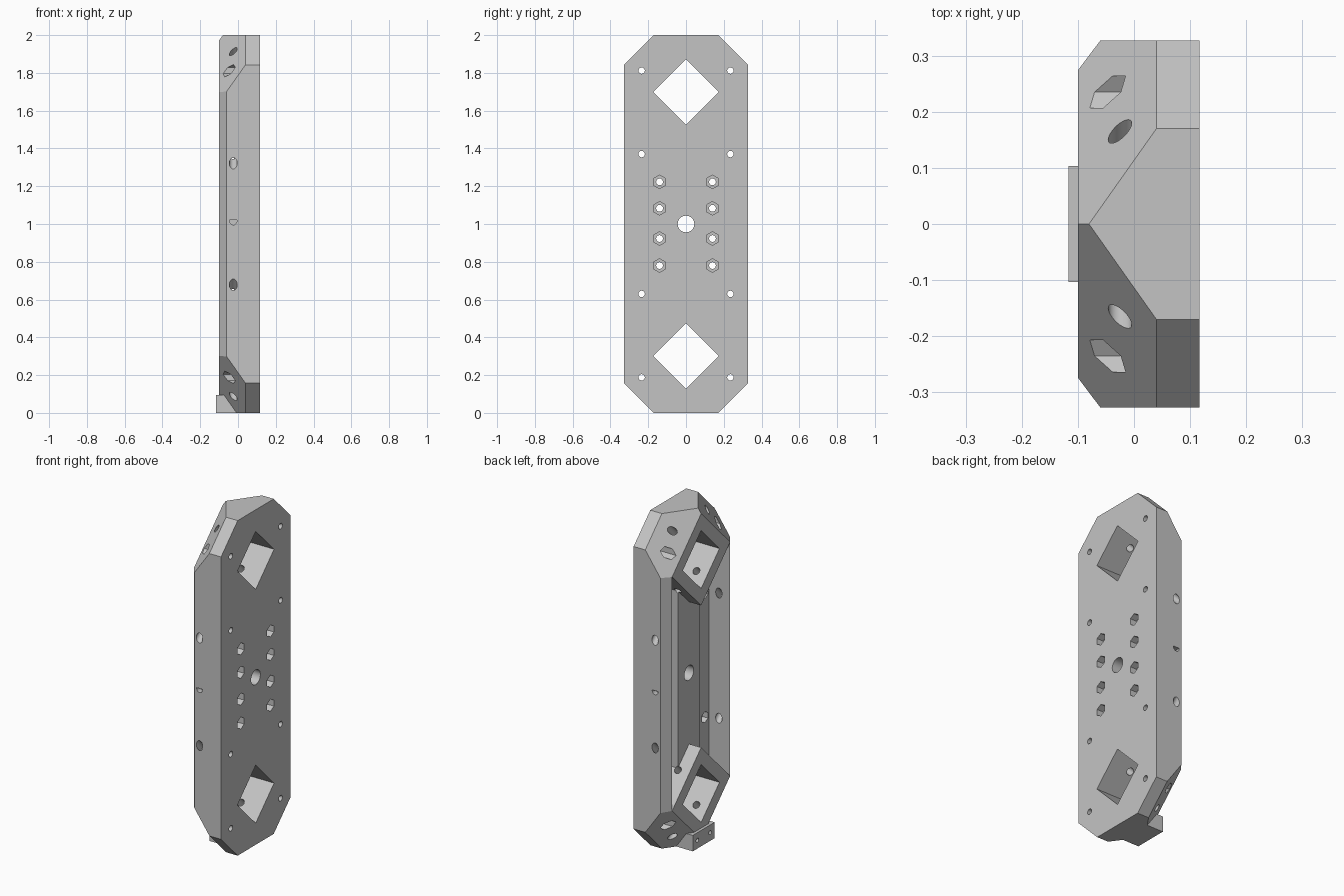
import bpy, bmesh
from math import sin, cos, pi, sqrt
from mathutils import Vector

if "Cube" in bpy.data.objects:
    bpy.data.objects.remove(bpy.data.objects["Cube"], do_unlink=True)

grey = bpy.data.materials.new("plain grey")
grey.use_nodes = True
colour = (0.55, 0.55, 0.55, 1)
grey.diffuse_color = colour
grey.node_tree.nodes["Principled BSDF"].inputs["Base Color"].default_value = colour

FRONT, FLOOR, RAIL, BACK = -0.1, 0.04, -0.02, 0.117   # levels along x
HALF_W = 0.327          # half width
WALL = 0.274            # inner face of side walls, outer half diagonal of frames
HOLE = 0.173            # half diagonal of the square openings
CENTRES = (0.302, 1.698)
SIGNS = (-1, 1)


def to_object(bm, name):
    bmesh.ops.recalc_face_normals(bm, faces=bm.faces)
    mesh = bpy.data.meshes.new(name)
    bm.to_mesh(mesh)
    bm.free()
    mesh.materials.append(grey)
    ob = bpy.data.objects.new(name, mesh)
    bpy.context.collection.objects.link(ob)
    return ob


def ngon(y, z, r, n):
    """Regular polygon in the yz plane with a corner pointing up."""
    return [(y + r * sin(2 * pi * i / n), z + r * cos(2 * pi * i / n)) for i in range(n)]


def prism(name, outline, x0, x1):
    """Extrude a yz outline along x."""
    bm = bmesh.new()
    face = bm.faces.new([bm.verts.new((x0, y, z)) for y, z in outline])
    ext = bmesh.ops.extrude_face_region(bm, geom=[face])["geom"]
    verts = [v for v in ext if isinstance(v, bmesh.types.BMVert)]
    bmesh.ops.translate(bm, verts=verts, vec=(x1 - x0, 0, 0))
    return to_object(bm, name)


def rod(name, a, b, r):
    """Round cutter between two points."""
    a, b = Vector(a), Vector(b)
    bm = bmesh.new()
    bmesh.ops.create_cone(bm, cap_ends=True, segments=24, radius1=r, radius2=r, depth=(b - a).length)
    rot = (b - a).to_track_quat('Z', 'Y').to_matrix().to_4x4()
    bmesh.ops.transform(bm, matrix=rot, verts=bm.verts)
    bmesh.ops.translate(bm, verts=bm.verts, vec=(a + b) / 2)
    return to_object(bm, name)


def cut(target, cutter):
    cutter.hide_render = True
    mod = target.modifiers.new("cut", 'BOOLEAN')
    mod.operation, mod.solver, mod.object = 'DIFFERENCE', 'EXACT', cutter
    bpy.context.view_layer.objects.active = target
    bpy.ops.object.modifier_apply(modifier=mod.name)
    bpy.data.objects.remove(cutter, do_unlink=True)


# Body: box trimmed by chamfer planes
bm = bmesh.new()
bmesh.ops.create_cube(bm, size=1)
for v in bm.verts:
    v.co = (BACK if v.co.x > 0 else FRONT, HALF_W * (1 if v.co.y > 0 else -1), 2 if v.co.z > 0 else 0)


def trim(point, normal):
    bmesh.ops.bisect_plane(bm, geom=bm.verts[:] + bm.edges[:] + bm.faces[:], plane_co=point,
                           plane_no=normal, clear_outer=True)
    bmesh.ops.holes_fill(bm, edges=[e for e in bm.edges if e.is_boundary], sides=0)


for s in SIGNS:
    trim((-0.06, s * HALF_W, 1), (-0.053, s * 0.04, 0))       # long edges
    for t in SIGNS:
        corner = (FLOOR, s * 0.17, 1 + t)
        trim(corner, (0, s, t))                               # octagon corners
        trim(corner, (-sqrt(2), s, t))                        # sloped ends
body = to_object(bm, "body")

# Cavity, leaving a raised centre rail and two diamond frames
lo, hi = CENTRES
cut(body, prism("cavity", [(WALL, hi), (0, hi - WALL), (-WALL, hi), (-WALL, lo), (0, lo + WALL),
                           (WALL, lo)], -0.3, RAIL))
edge = 0.105
for s in SIGNS:
    cut(body, prism("side_channel", [(s * edge, hi - WALL + edge), (s * WALL, hi), (s * WALL, lo),
                                     (s * edge, lo + WALL - edge)], -0.3, FLOOR))

# Square openings and diagonal bolt holes through the frames
for c in CENTRES:
    cut(body, prism("opening", ngon(0, c, HOLE, 4), -0.3, 0.3))
    for s in SIGNS:
        for t in SIGNS:
            cut(body, rod("diagonal_hole", (-0.025, s * 0.03, c + t * 0.08),
                          (-0.025, s * 0.38, c + t * 0.43), 0.021))

# Centre hole
cut(body, prism("centre_hole", ngon(0, 1, 0.044, 32), -0.3, 0.3))

for s in SIGNS:
    # Mounting holes with nut pockets opening on the flat side
    for z in (0.78, 0.923, 1.083, 1.223):
        cut(body, prism("nut_pocket", ngon(s * 0.14, z, 0.036, 6), 0.075, 0.3))
        cut(body, prism("mount_hole", ngon(s * 0.14, z, 0.018, 20), -0.01, 0.3))
    # Edge holes with nut pockets opening on the hollow side
    for z, depth in ((0.188, 0.03), (0.63, 0.075), (1.37, 0.075), (1.812, 0.03)):
        cut(body, prism("edge_pocket", ngon(s * 0.235, z, 0.033, 6), -0.3, depth))
        cut(body, prism("edge_hole", ngon(s * 0.235, z, 0.017, 20), -0.3, 0.3))
    # Half round notch at the middle of each side wall
    notch = [(-0.025 + 0.02 * cos(pi * i / 10), 1.02 - 0.025 * sin(pi * i / 10)) for i in range(11)]
    bm = bmesh.new()
    rings = [[bm.verts.new((x, s * y, z)) for x, z in notch] for y in (0.295, 0.36)]
    bm.faces.new(rings[0])
    bm.faces.new(rings[1])
    for i in range(len(notch)):
        bm.faces.new((rings[0][i - 1], rings[0][i], rings[1][i], rings[1][i - 1]))
    cut(body, to_object(bm, "notch"))

# Foot block at the lower end
w, h = 0.103, 0.095
foot = prism("foot_block", [(-w, 0), (w, 0), (w, h), (-w, h)], -0.117, 0.02)
for s in SIGNS:
    cut(foot, prism("foot_hole", ngon(s * 0.06, 0.05, 0.012, 16), -0.3, -0.08))

# Smooth the round holes, keep edges sharp
for ob in (body, foot):
    bpy.ops.object.select_all(action='DESELECT')
    ob.select_set(True)
    bpy.context.view_layer.objects.active = ob
    bpy.ops.object.shade_smooth_by_angle(angle=0.5)
